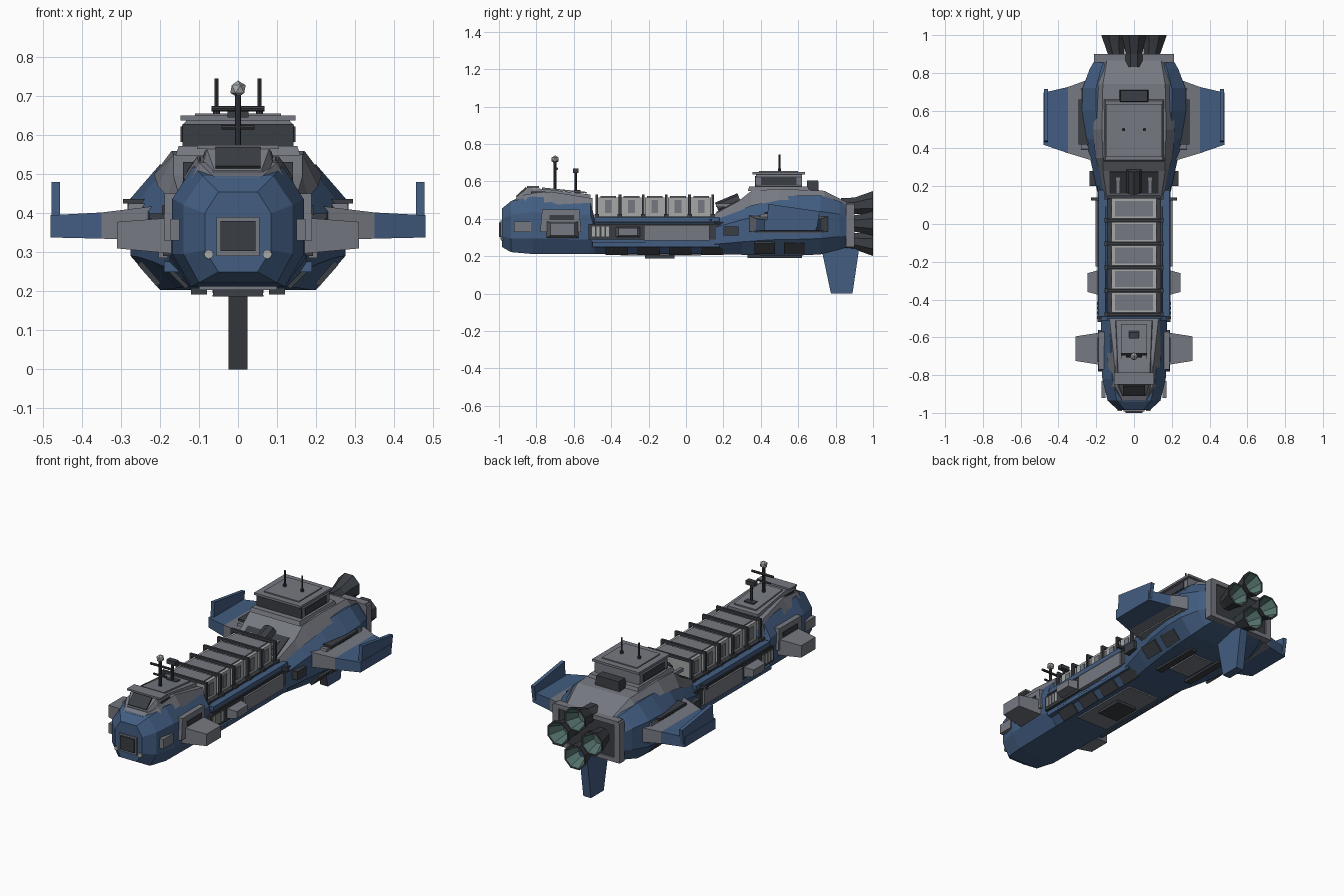
import bpy, bmesh, math
from mathutils import Vector, Matrix

cube = bpy.data.objects.get("Cube")
if cube:
    bpy.data.objects.remove(cube)


def material(name, rgb):
    m = bpy.data.materials.new(name)
    m.use_nodes = True
    m.diffuse_color = (*rgb, 1)
    m.node_tree.nodes["Principled BSDF"].inputs["Base Color"].default_value = (*rgb, 1)
    return m


BLUE = material("hull blue", (.055, .11, .22))
GREY = material("panel grey", (.18, .19, .22))
DARK = material("dark metal", (.042, .047, .055))
LIGHT = material("cargo light grey", (.38, .39, .39))
TEAL = material("nozzle teal", (.09, .17, .155))


def finish(name, bm, *mats):
    bmesh.ops.recalc_face_normals(bm, faces=bm.faces)
    me = bpy.data.meshes.new(name)
    bm.to_mesh(me)
    bm.free()
    for m in mats:
        me.materials.append(m)
    ob = bpy.data.objects.new(name, me)
    bpy.context.collection.objects.link(ob)
    return ob


def box(name, mat, x, y, z, top=1.0, tilt=None):
    """Box from (min, max) ranges; top scales the upper face; tilt = (axis, angle)."""
    bm = bmesh.new()
    bmesh.ops.create_cube(bm, size=1)
    for v in bm.verts:
        k = top if v.co.z > 0 else 1
        v.co = (v.co.x * (x[1] - x[0]) * k, v.co.y * (y[1] - y[0]) * k, v.co.z * (z[1] - z[0]))
    if tilt:
        bm.transform(Matrix.Rotation(tilt[1], 4, tilt[0]))
    bm.transform(Matrix.Translation((sum(x) / 2, sum(y) / 2, sum(z) / 2)))
    return finish(name, bm, mat)


def pair(name, mat, x, y, z, top=1.0, tilt=0):
    """The same box on both sides, tilted about the length axis."""
    for side, s in (("left", 1), ("right", -1)):
        box(f"{side}_{name}", mat, sorted((s * x[0], s * x[1])), y, z, top, ("Y", s * tilt))


def skin(name, rings, *mats):
    """Closed skin through rings with equal point counts."""
    bm = bmesh.new()
    vs = [[bm.verts.new(p) for p in r] for r in rings]
    n = len(vs[0])
    for a, b in zip(vs, vs[1:]):
        for i in range(n):
            j = (i + 1) % n
            bm.faces.new((a[i], a[j], b[j], b[i]))
    bm.faces.new(vs[0])
    bm.faces.new(vs[-1])
    return finish(name, bm, *mats)


def loft(name, mat, sections):
    """Each section is y and the half outline (x, z) from bottom to top."""
    return skin(name, [[(x, y, z) for x, z in half] + [(-x, y, z) for x, z in reversed(half)]
                       for y, half in sections], mat)


def rod(name, mat, a, b, r, r2=None, sides=8):
    a, b = Vector(a), Vector(b)
    bm = bmesh.new()
    bmesh.ops.create_cone(bm, cap_ends=True, segments=sides, radius1=r,
                          radius2=r if r2 is None else r2, depth=(b - a).length)
    bm.transform(Matrix.Translation((a + b) / 2) @ (b - a).to_track_quat("Z", "Y").to_matrix().to_4x4())
    return finish(name, bm, mat)


# Hull: y, half width, bottom, top, bottom half width, top half width
hull = [(-.985, .085, .25, .455, .05, .05), (-.935, .14, .222, .495, .1, .09),
        (-.82, .168, .212, .52, .12, .115), (-.51, .176, .212, .495, .125, .13),
        (-.49, .176, .212, .405, .125, .145), (.15, .19, .212, .405, .13, .15),
        (.3, .222, .208, .465, .16, .17), (.45, .255, .204, .515, .185, .19),
        (.6, .275, .204, .525, .2, .2), (.72, .272, .21, .525, .2, .2),
        (.82, .235, .235, .495, .18, .175), (.88, .2, .255, .465, .155, .15)]
loft("hull", BLUE, [(y, [(bw, b), (w, b + (t - b) * .27), (w, b + (t - b) * .73), (tw, t)])
                    for y, w, b, t, bw, tw in hull])

# Nose hatch and lamps
box("hatch_frame", GREY, (-.055, .055), (-.992, -.97), (.29, .39))
box("hatch", DARK, (-.045, .045), (-1, -.98), (.303, .38))
for s in (1, -1):
    rod("nose_lamp", LIGHT, (s * .075, -.99, .295), (s * .075, -.95, .295), .012)

# Bow deck and bridge
loft("bow_deck", GREY, [(-.94, [(.085, .46), (.06, .492)]), (-.86, [(.125, .48), (.1, .53)]),
                        (-.72, [(.14, .49), (.105, .545)]), (-.5, [(.155, .4), (.13, .51)])])
loft("bridge", GREY, [(-.91, [(.085, .49), (.06, .51)]), (-.85, [(.1, .49), (.08, .565)]),
                      (-.76, [(.1, .49), (.085, .56)]), (-.51, [(.105, .48), (.095, .53)])])
box("bridge_window", DARK, (-.058, .058), (-.917, -.845), (.5385, .5465), tilt=("X", .74))
box("bridge_brow", GREY, (-.105, .105), (-.85, -.785), (.565, .575))
pair("bridge_side_window", DARK, (.095, .1), (-.83, -.75), (.515, .545))
box("bow_roof_plate", GREY, (-.07, .07), (-.77, -.53), (.548, .556), tilt=("X", -.1))
box("bow_roof_vent", DARK, (-.03, .03), (-.6, -.565), (.535, .555))

# Sensor mast
rod("mast", DARK, (0, -.7, .54), (0, -.7, .72), .008)
rod("mast_upper_bar", DARK, (-.068, -.69, .668), (.068, -.69, .668), .007)
rod("mast_lower_bar", DARK, (-.042, -.7, .62), (.042, -.7, .62), .006)
bm = bmesh.new()
bmesh.ops.create_icosphere(bm, subdivisions=1, radius=.022, matrix=Matrix.Translation((0, -.7, .718)))
finish("mast_dome", bm, LIGHT)
rod("sensor_post", DARK, (0, -.59, .53), (0, -.59, .65), .007)
box("sensor_head", DARK, (-.027, .027), (-.605, -.575), (.645, .668))

# Cargo bed, containers and lashing frames
box("cargo_bed", DARK, (-.142, .142), (-.49, .17), (.395, .413))
for i in range(5):
    y = -.415 + i * .124
    box("container", LIGHT, (-.118, .118), (y - .053, y + .053), (.413, .515))
    box("container_lid", GREY, (-.1, .1), (y - .042, y + .042), (.515, .521))
    pair("container_latch", GREY, (.117, .123), (y - .018, y + .018), (.43, .5))
for i in range(6):
    y = -.477 + i * .124
    box("frame_beam", DARK, (-.14, .14), (y - .007, y + .007), (.516, .531))
    pair("frame_post", DARK, (.127, .141), (y - .007, y + .007), (.4, .531))
    pair("frame_foot", DARK, (.13, .155), (y - .012, y + .012), (.4, .425))

# Flank panels amidships
pair("cargo_rail", BLUE, (.15, .188), (-.49, .18), (.385, .41))
pair("flank_recess", DARK, (.165, .192), (-.52, .19), (.29, .372))
pair("flank_panel", GREY, (.18, .203), (-.225, .125), (.285, .368))
pair("flank_skirt", BLUE, (.15, .19), (-.5, .18), (.25, .276))
pair("flank_pipe", DARK, (.18, .192), (-.5, .2), (.376, .384))
for i in range(4):
    y = -.495 + i * .025
    pair("vent_slat", LIGHT, (.18, .196), (y - .008, y + .008), (.305, .36))
pair("flank_hatch", DARK, (.18, .235), (.2, .28), (.31, .36))
pair("flank_lamp_arm", DARK, (.17, .228), (.125, .14), (.385, .4))
pair("bow_side_plate", GREY, (.15, .173), (-.92, -.83), (.33, .385))

# Stub fins
pair("bow_fin_mount", GREY, (.15, .19), (-.78, -.56), (.33, .45), .9)
pair("bow_fin_vent", DARK, (.18, .194), (-.73, -.6), (.395, .42))
for side, s in (("left", 1), ("right", -1)):
    skin(f"{side}_bow_fin", [[(s * x, a, c), (s * x, b, c), (s * x, b, d), (s * x, a, d)] for x, a, b, c, d in
         ((.15, -.75, -.57, .295, .39), (.31, -.725, -.595, .31, .378))], GREY)
    skin(f"{side}_mid_fin", [[(s * x, a, c), (s * x, b, c), (s * x, b, d), (s * x, a, d)] for x, a, b, c, d in
         ((.17, -.38, -.24, .3, .36), (.245, -.36, -.26, .31, .35))], GREY)
    # Main wing: grey root, blue outer panel, upright tip
    stations = [(.2, .33, .78, .33, .42), (.35, .375, .725, .335, .402), (.48, .42, .695, .338, .395)]
    rings = [[(s * x, a, c), (s * x, b, c), (s * x, b, d), (s * x, a, d)] for x, a, b, c, d in stations]
    skin(f"{side}_wing_root", rings[:2], GREY)
    skin(f"{side}_wing_panel", rings[1:], BLUE)
    tip = [(.43, .35), (.7, .35), (.715, .44), (.44, .48)]
    skin(f"{side}_wing_tip", [[(s * x, y, z) for y, z in tip] for x in (.456, .477)], BLUE)
pair("wing_fairing", GREY, (.23, .285), (.37, .74), (.325, .425), .85)
pair("wing_intake", DARK, (.24, .295), (.42, .66), (.425, .437))
for i in range(4):
    y = .52 + i * .03
    pair("wing_vent", DARK, (.26, .283), (y - .009, y + .009), (.41, .435))

# Stern deck with ramp
loft("stern_deck", GREY, [(.15, [(.16, .39), (.145, .425)]), (.28, [(.18, .44), (.165, .495)]),
                          (.35, [(.205, .47), (.165, .55)]), (.5, [(.215, .5), (.17, .56)]),
                          (.74, [(.21, .5), (.165, .55)]), (.885, [(.16, .44), (.14, .475)])])
box("ramp_recess", DARK, (-.13, .13), (.155, .285), (.46, .468), tilt=("X", .49))
pair("ramp_strut", GREY, (.075, .095), (.16, .29), (.463, .482), tilt=0)
rod("ramp_housing", DARK, (0, .17, .45), (0, .29, .5), .04)

# Command tower
box("tower_base", GREY, (-.16, .16), (.33, .66), (.548, .572), .95)
loft("tower", GREY, [(y, [(.135, .565), (.143, .585), (.143, .625), (.13, .64)]) for y in (.375, .62)])
box("tower_front_window", DARK, (-.142, .142), (.37, .378), (.572, .628))
pair("tower_side_window", DARK, (.138, .147), (.4, .59), (.582, .622))
box("tower_roof", GREY, (-.147, .147), (.355, .635), (.637, .65))
box("tower_roof_plate", GREY, (-.11, .11), (.39, .6), (.65, .656))
box("stern_vent", DARK, (-.078, .078), (.645, .71), (.55, .605), .9)
for s in (1, -1):
    rod("antenna", DARK, (s * .055, .5, .65), (s * .055, .5, .745), .005)
    rod("antenna_base", DARK, (s * .055, .5, .65), (s * .055, .5, .67), .009)

# Engine bay frame
box("engine_bulkhead", DARK, (-.18, .18), (.86, .89), (.265, .465))
pair("engine_frame_post", GREY, (.175, .212), (.855, .9), (.25, .48))
for z in (.25, .46):
    box("engine_frame_beam", GREY, (-.2, .2), (.855, .9), (z, z + .025))

# Four flared nozzles in a diamond, teal inside
for i in range(4):
    c, s = math.cos(i * math.pi / 2), math.sin(i * math.pi / 2)
    profile = [(.83, .05, .09), (.9, .047, .095), (.96, .06, .104), (1, .072, .107), (1, .062, .107), (.92, .035, .097)]
    rings = []
    for y, r, d in profile:
        rings.append([(c * d + r * math.cos(a), y, .375 + s * d + r * math.sin(a))
                      for a in (math.pi * (k + .5) / 4 for k in range(8))])
    nozzle = skin("engine_nozzle", rings, DARK, TEAL)
    for p in nozzle.data.polygons:
        inward = sum(p.normal[k] * (p.center[k] - (c * .1, 0, .375 + s * .1)[k]) for k in (0, 2)) < 0
        if p.center.y > .91 and (inward or p.normal.y > .9) and p.center.y < .999:
            p.material_index = 1

# Ventral fin, dark on its leading and trailing edges
fin = skin("ventral_fin", [[(x, y, z) for y, z in ((.72, .26), (.775, 0), (.89, 0), (.93, .27))]
                           for x in (-.024, .024)], BLUE, DARK)
for p in fin.data.polygons:
    p.material_index = int(p.normal.y < -.5)

# Belly plates and skids
box("belly_plate", DARK, (-.065, .065), (-.22, -.06), (.187, .22), .95)
box("belly_frame", GREY, (-.1, .1), (-.35, .08), (.204, .222))
pair("belly_skid", DARK, (.08, .12), (.33, .62), (.192, .215))
box("belly_hatch", GREY, (-.065, .065), (.38, .58), (.196, .215))
for y in (-.37, -.2, -.03, .14):
    pair("bilge_plate", DARK, (.118, .198), (y - .06, y + .06), (.233, .245), tilt=-.8)
for y in (.42, .58):
    pair("stern_bilge_plate", DARK, (.19, .265), (y - .055, y + .055), (.238, .252), tilt=-.85)
